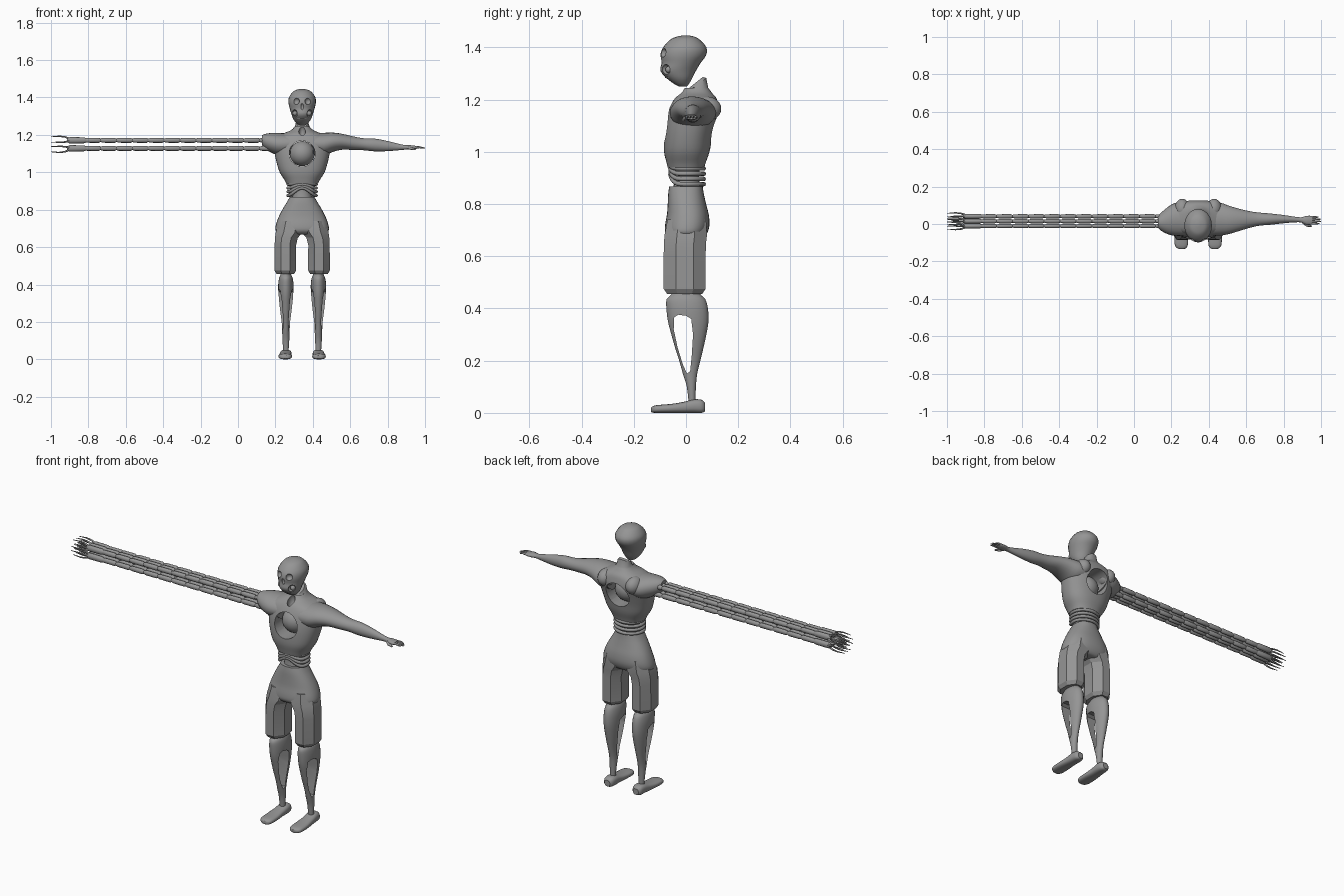
import bpy, bmesh
from math import sin, cos, pi, radians

if "Cube" in bpy.data.objects:
    bpy.data.objects.remove(bpy.data.objects["Cube"])

CX = 0.343  # body centre line
grey = bpy.data.materials.new("dark_grey")
grey.diffuse_color = (.3, .3, .3, 1)
grey.use_nodes = True
grey.node_tree.nodes["Principled BSDF"].inputs["Base Color"].default_value = grey.diffuse_color


def finish(name, bm, angle=35):
    bmesh.ops.recalc_face_normals(bm, faces=bm.faces)
    me = bpy.data.meshes.new(name)
    bm.to_mesh(me)
    bm.free()
    me.materials.append(grey)
    ob = bpy.data.objects.new(name, me)
    bpy.context.collection.objects.link(ob)
    smooth(ob, angle)
    return ob


def smooth(ob, angle=35):
    bpy.ops.object.select_all(action='DESELECT')
    ob.select_set(True)
    bpy.context.view_layer.objects.active = ob
    bpy.ops.object.shade_smooth_by_angle(angle=radians(angle))


def spline(a, b, c, d, t):
    return [0.5 * (2 * q + (r - p) * t + (2 * p - 5 * q + 4 * r - s) * t * t
                   + (3 * q - p - 3 * r + s) * t ** 3) for p, q, r, s in zip(a, b, c, d)]


def loft(name, axis, secs, n=24, steps=3, power=2.0, tilt=0.0, phase=0.0, angle=35, into=None):
    """Sections are (position, u centre, v centre, u radius, v radius)."""
    rows = []
    for i in range(len(secs) - 1):
        p = [secs[max(i - 1, 0)], secs[i], secs[i + 1], secs[min(i + 2, len(secs) - 1)]]
        rows += [spline(*p, k / steps) for k in range(steps)]
    rows.append(secs[-1])
    bm = into or bmesh.new()
    rings = []
    for j, (t, u, v, ru, rv) in enumerate(rows):
        ring = []
        for k in range(n):
            a = 2 * pi * k / n + phase
            c, s = cos(a), sin(a)
            du = ru * abs(c) ** (2 / power) * (1 if c > 0 else -1)
            dv = rv * abs(s) ** (2 / power) * (1 if s > 0 else -1)
            tt = t + (tilt * dv if j >= len(rows) - steps else 0)
            co = {'z': (u + du, v + dv, tt), 'x': (tt, u + du, v + dv), 'y': (u + du, tt, v + dv)}[axis]
            ring.append(bm.verts.new(co))
        rings.append(ring)
    for a, b in zip(rings, rings[1:]):
        for k in range(n):
            bm.faces.new((a[k], a[(k + 1) % n], b[(k + 1) % n], b[k]))
    bm.faces.new(rings[0])
    bm.faces.new(rings[-1])
    return None if into else finish(name, bm, angle)


def span(rows, cx=CX):
    """(z, half width, y front, y back) to loft sections."""
    return [(z, cx, (f + b) / 2, rx, (b - f) / 2) for z, rx, f, b in rows]


def ball(name, pos, r, scale=(1, 1, 1)):
    bm = bmesh.new()
    bmesh.ops.create_uvsphere(bm, u_segments=24, v_segments=14, radius=r)
    bmesh.ops.scale(bm, vec=scale, verts=bm.verts)
    bmesh.ops.translate(bm, vec=pos, verts=bm.verts)
    return finish(name, bm)


def cut(ob, *cutters):
    for c in cutters:
        m = ob.modifiers.new("cut", 'BOOLEAN')
        m.operation, m.object, m.solver = 'DIFFERENCE', c, 'EXACT'
        bpy.context.view_layer.objects.active = ob
        bpy.ops.object.modifier_apply(modifier=m.name)
        bpy.data.objects.remove(c)
    smooth(ob)


def tube(name, pts, r, cyclic=False, radii=None):
    cu = bpy.data.curves.new(name, 'CURVE')
    cu.dimensions, cu.bevel_depth, cu.bevel_resolution, cu.use_fill_caps = '3D', r, 2, True
    cu.materials.append(grey)
    sp = cu.splines.new('POLY')
    sp.points.add(len(pts) - 1)
    for i, p in enumerate(pts):
        sp.points[i].co = (*p, 1)
        sp.points[i].radius = radii[i] if radii else 1
    sp.use_cyclic_u = cyclic
    ob = bpy.data.objects.new(name, cu)
    bpy.context.collection.objects.link(ob)
    return ob


# head with eye sockets, cheek openings and nose slit
head = loft("head", 'z', span([
    (1.25, .012, -.025, .003), (1.258, .026, -.042, .01), (1.28, .045, -.072, .023), (1.31, .057, -.098, .038),
    (1.34, .066, -.094, .056), (1.37, .073, -.098, .077), (1.40, .071, -.088, .078),
    (1.43, .05, -.06, .052), (1.441, .03, -.035, .032), (1.446, .008, -.01, .008)]))
for s in (-1, 1):
    cut(head, ball("eye_cutter", (CX + s * .032, -.09, 1.38), .018),
        ball("cheek_cutter", (CX + s * .042, -.078, 1.315), .02))
    ball("cheek_disc", (CX + s * .038, -.066, 1.315), .013)
cut(head, ball("nose_cutter", (CX, -.1, 1.35), .012, (.7, 1, 1.5)))
tube("mouth", [(CX + .025 * cos(a), -.064 - .012 * sin(a), 1.287) for a in [pi * k / 8 for k in range(9)]], .005)

# torso rising into a slanted neck, pierced by a round opening
torso = loft("torso", 'z', span([
    (.94, .085, -.07, .07), (.96, .095, -.075, .076), (1.0, .12, -.084, .09), (1.05, .136, -.084, .1),
    (1.10, .147, -.08, .114), (1.15, .155, -.07, .128), (1.185, .15, -.055, .123), (1.208, .1, -.04, .115),
    (1.225, .06, -.02, .1), (1.245, .04, -.004, .085), (1.265, .03, .01, .064)]), n=40, power=2.3, tilt=.8)
hole = loft("core_cutter", 'y', [(-.3, CX, 1.10, .069, .069), (.3, CX, 1.10, .069, .069)], n=32, steps=1)
cut(torso, hole, ball("throat_cutter", (CX, -.025, 1.215), .022, (.85, 1.2, 1.8)))
ball("chest_sphere", (CX, .012, 1.10), .067)
for s in (-1, 1):
    ball("shoulder_blade", (CX + s * .085, .08, 1.165), .055, (.75, 1, .85))

# shoulder stump that holds the cable arm
loft("shoulder_stump", 'x', [(.128, .01, 1.172, .03, .026), (.145, .012, 1.165, .048, .04),
                             (.18, .018, 1.157, .072, .053), (.22, .025, 1.15, .088, .06),
                             (.28, .028, 1.15, .09, .058)])

# natural arm, hand and fingers
loft("arm", 'x', [(.40, .028, 1.15, .09, .058), (.46, .026, 1.15, .088, .061), (.51, .022, 1.161, .075, .051),
                  (.56, .022, 1.163, .06, .042), (.62, .024, 1.155, .044, .036), (.67, .026, 1.15, .035, .032),
                  (.73, .026, 1.146, .03, .034), (.80, .026, 1.14, .022, .027), (.86, .024, 1.135, .015, .017),
                  (.895, .022, 1.133, .014, .012), (.92, .02, 1.133, .023, .012), (.945, .02, 1.132, .024, .01),
                  (.955, .02, 1.132, .02, .008)])
for k, tip in enumerate((.985, .997, 1.0, .99)):
    y = .037 - k * .0115
    tube("finger", [(.945, y, 1.133), (.97, y, 1.134), (tip, y, 1.129)], .006, radii=[1, .9, .5])
tube("thumb", [(.905, .008, 1.132), (.925, -.008, 1.127), (.95, -.012, 1.122)], .007, radii=[1, 1, .6])

# cable arm: two rows of segmented cables, each with a clawed tip
for y, z in [(y, z) for y in (.041, .015, -.011) for z in (1.171, 1.128)]:
    bm = bmesh.new()
    x, count = .20, 12
    step = (x + .82) / count
    for i in range(count):
        a = x - i * step
        loft("", 'x', [(a, y, z, .008, .009), (a - step * .1, y, z, .0115, .0135),
                       (a - step * .85, y, z, .011, .013), (a - step, y, z, .008, .009)],
             n=12, steps=1, into=bm)
    loft("", 'x', [(-.81, y, z, .009, .011), (-.825, y, z, .013, .016), (-.90, y, z, .013, .017),
                   (-.915, y, z, .007, .009)], n=12, steps=1, into=bm)
    finish("cable", bm)
    for k in range(3):
        a = pi / 2 * (1 if z > 1.15 else -1) + k * 2 * pi / 3
        c, s = cos(a), sin(a)
        tube("claw", [(px, y + c * r, z + s * r) for px, r in
                      ((-.90, .008), (-.925, .018), (-.955, .022), (-1.0, .019))], .0045, radii=[1.2, 1, .8, .3])

# waist: bent rib hoops around a thin core
for k in range(4):
    pts = []
    for i in range(40):
        a = 2 * pi * i / 40
        front = max(0, -sin(a)) ** 4
        pts.append((CX + .076 * cos(a), .068 * sin(a) + .008 * front,
                    .876 + k * .02 + front * .04 * (1 - k * .25)))
    tube("waist_hoop", pts, .0085, cyclic=True)
loft("waist_core", 'z', span([(.85, .055, -.05, .055), (.9, .048, -.045, .05), (.95, .055, -.05, .055)]))

# pelvis
loft("pelvis", 'z', span([(.868, .066, -.064, .064), (.84, .082, -.068, .068), (.80, .106, -.07, .077),
                          (.76, .126, -.073, .087), (.72, .14, -.08, .09), (.69, .142, -.08, .082),
                          (.672, .12, -.065, .068), (.668, .09, -.05, .05)]), n=32, power=2.3)

for s in (-1, 1):
    # faceted short leg, sweeping in to the crotch
    x = CX + s * .09
    loft("shorts_leg", 'z', [(.455, x, -.005, .05, .072), (.475, x, -.005, .063, .087),
                             (.61, x, -.005, .062, .087), (.65, x - s * .006, -.004, .066, .087),
                             (.68, x - s * .022, -.001, .079, .088), (.74, x - s * .03, .003, .07, .08)],
         n=8, steps=1, phase=pi / 8, angle=20)
    # lower leg with an opening through the calf
    x = CX + s * .087
    leg = loft("lower_leg", 'z', span([
        (.04, .014, .01, .036), (.10, .018, .003, .038), (.15, .02, -.012, .043), (.20, .023, -.026, .055),
        (.25, .03, -.042, .067), (.30, .036, -.056, .078), (.35, .04, -.069, .086), (.40, .041, -.075, .084),
        (.435, .036, -.074, .074), (.455, .028, -.055, .055), (.49, .027, -.045, .045)], x))
    bm = bmesh.new()
    prof = [(.004, .15), (.016, .16), (.022, .22), (.027, .30), (.02, .36), (.0, .372), (-.03, .376),
            (-.046, .365), (-.047, .32), (-.032, .25), (-.012, .185)]
    face = bm.faces.new([bm.verts.new((x - .1, y, z)) for y, z in prof])
    out = bmesh.ops.extrude_face_region(bm, geom=[face])
    bmesh.ops.translate(bm, vec=(.2, 0, 0), verts=[g for g in out['geom'] if isinstance(g, bmesh.types.BMVert)])
    cut(leg, finish("calf_cutter", bm))
    # foot, thin at the toe
    loft("foot", 'y', [(.073, x, .022, .016, .016), (.06, x, .025, .027, .025), (.03, x, .026, .031, .026),
                       (-.01, x + s * .002, .021, .032, .021), (-.06, x + s * .003, .017, .036, .017),
                       (-.11, x + s * .003, .015, .035, .015), (-.128, x + s * .002, .013, .025, .012),
                       (-.134, x + s * .001, .012, .012, .008)], power=2.6)
